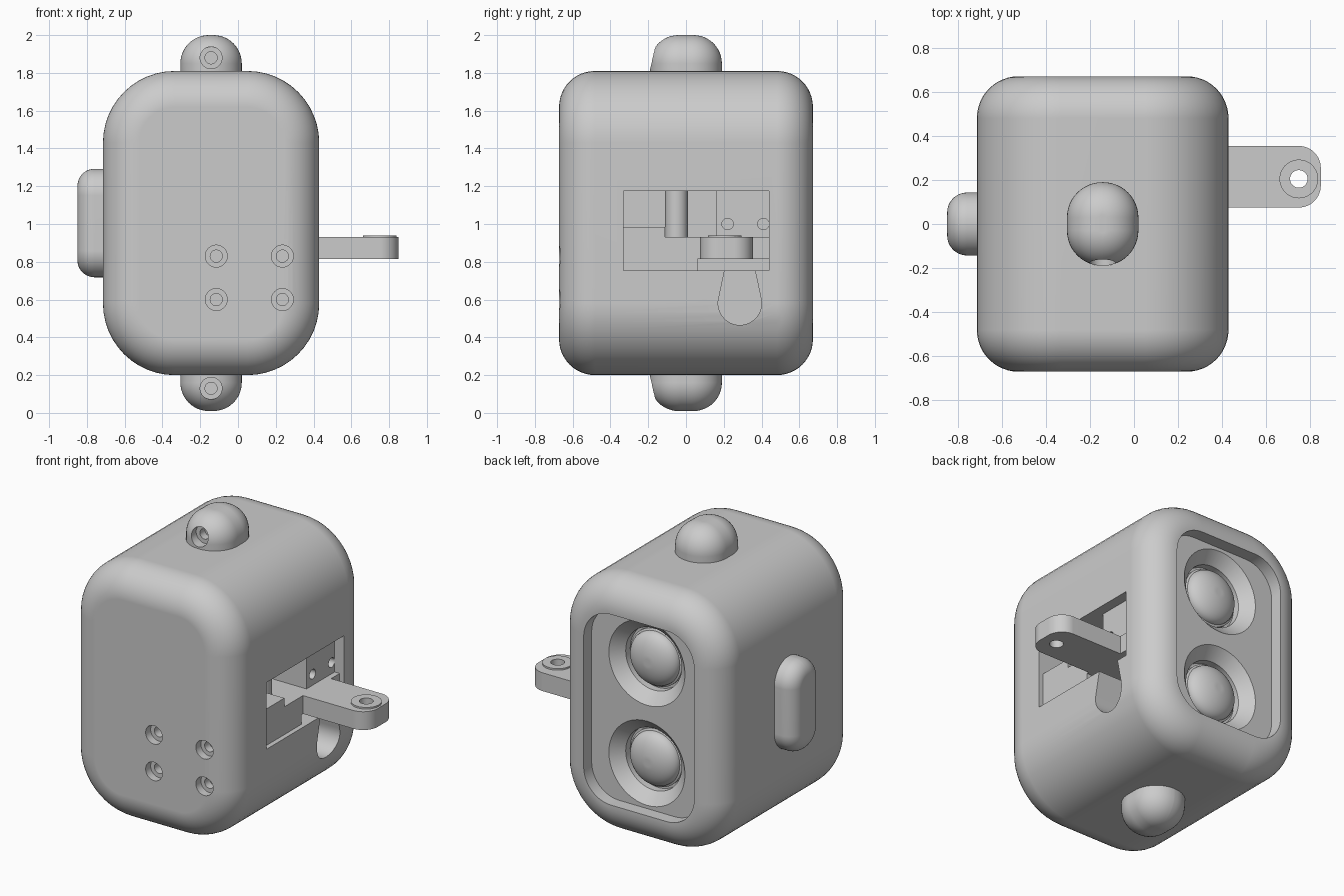
import bpy, bmesh
from math import sin, cos, pi, radians

if "Cube" in bpy.data.objects:
    bpy.data.objects.remove(bpy.data.objects["Cube"])

grey = bpy.data.materials.new("plain grey")
grey.use_nodes = True
GREY = (0.6, 0.6, 0.6, 1)
grey.diffuse_color = GREY
grey.node_tree.nodes["Principled BSDF"].inputs["Base Color"].default_value = GREY

SEG = 12
CX, CZ = -0.1425, 1.005      # middle of the case
ORDER = {"x": (2, 0, 1), "y": (0, 2, 1), "z": (0, 1, 2)}


def rounded(cu, cv, hu, hv, r, inset=0):
    """Outline of a rounded rectangle."""
    hu, hv, r = hu - inset, hv - inset, max(r - inset, 0)
    pts = []
    for q, (su, sv) in enumerate([(1, 1), (-1, 1), (-1, -1), (1, -1)]):
        for i in range(SEG + 1 if r else 1):
            a = (q + i / SEG) * pi / 2
            pts.append((cu + su * (hu - r) + r * cos(a), cv + sv * (hv - r) + r * sin(a)))
    return pts


def solid(name, axis, rings):
    """Bridge outlines stacked along an axis and cap both ends."""
    bm = bmesh.new()
    loops = []
    for pts, w in rings:
        loop = []
        for u, v in pts:
            uvw = (u, v, w)
            loop.append(bm.verts.new([uvw[k] for k in ORDER[axis]]))
        loops.append(loop)
    n = len(loops[0])
    for a, b in zip(loops, loops[1:]):
        for i in range(n):
            j = (i + 1) % n
            bm.faces.new((a[i], a[j], b[j], b[i]))
    bm.faces.new(loops[0])
    bm.faces.new(loops[-1])
    bmesh.ops.remove_doubles(bm, verts=bm.verts, dist=1e-5)
    bmesh.ops.recalc_face_normals(bm, faces=bm.faces)
    mesh = bpy.data.meshes.new(name)
    bm.to_mesh(mesh)
    bm.free()
    mesh.materials.append(grey)
    obj = bpy.data.objects.new(name, mesh)
    bpy.context.collection.objects.link(obj)
    return obj


def prism(name, axis, c, h, r, w0, w1, f0=0, f1=0):
    """Rounded prism with optional edge fillets at its two ends."""
    rings = []
    for w, f, s in ((w0, f0, 1), (w1, f1, -1)):
        arc = [(f * (1 - sin(a)), w + s * f * (1 - cos(a)))
               for a in [i / SEG * pi / 2 for i in range(SEG + 1 if f else 1)]]
        if not f:
            arc = [(0, w)]
        rings += arc[::s]
    return solid(name, axis, [(rounded(*c, *h, r, d), w) for d, w in rings])


def rod(name, axis, c, r, w0, w1):
    return prism(name, axis, c, (r, r), r, w0, w1)


def box(name, x, y, z):
    c = ((y[0] + y[1]) / 2, (z[0] + z[1]) / 2)
    return prism(name, "x", c, (y[1] - c[0], z[1] - c[1]), 0, *x)


def cut(obj, cutters):
    """Subtract the cutters from a part and remove them."""
    for c in cutters:
        m = obj.modifiers.new("cut", "BOOLEAN")
        m.operation, m.solver, m.object = "DIFFERENCE", "EXACT", c
    graph = bpy.context.evaluated_depsgraph_get()
    mesh = bpy.data.meshes.new_from_object(obj.evaluated_get(graph))
    obj.modifiers.clear()
    obj.data = mesh
    for c in cutters:
        bpy.data.objects.remove(c)


def screw_hole(x, z, y):
    """Counterbore with a narrower pilot hole, sunk from the front."""
    return [rod("bore", "y", (x, z), 0.058, y - 0.1, y + 0.05),
            rod("pilot", "y", (x, z), 0.032, y - 0.1, y + 0.1)]


# Case with screw holes, lens recess, side opening and teardrop slot
case = prism("case", "y", (CX, CZ), (0.5725, 0.805), 0.38, -0.672, 0.672, 0.19, 0.19)
cutters = [prism("recess", "y", (CX, CZ), (0.385, 0.6), 0.19, 0.592, 0.8),
           box("opening", (0, 0.6), (-0.33, 0.44), (0.755, 1.175))]
for x in (-0.115, 0.235):
    for z in (0.6, 0.83):
        cutters += screw_hole(x, z, -0.672)
lens_heights = (CZ - 0.315, CZ + 0.315)
for z in lens_heights:
    funnel = [(0, 0.7), (0, 0.592), (0.07, 0.525), (0.07, 0.48)]
    cutters.append(solid("funnel", "y", [(rounded(CX, z, 0.265, 0.265, 0.265, d), y)
                                         for d, y in funnel]))
tear = [(0.285 + 0.115 * cos(radians(a)), 0.58 + 0.115 * sin(radians(a)))
        for a in range(-195, 16, 10)] + [(0.36, 0.78), (0.21, 0.78)]
cutters.append(solid("teardrop", "x", [(tear, 0.15), (tear, 0.6)]))
cut(case, cutters)

# Domed lenses
for side, z in zip(("lower", "upper"), lens_heights):
    steps = [i / SEG for i in range(SEG)]
    rings = [(0, 0.46), (0, 0.50)] + [(0.012 + 0.168 * (1 - cos(t * pi / 2)),
                                       0.505 + 0.085 * sin(t * pi / 2)) for t in steps]
    solid(side + "_lens", "y", [(rounded(CX, z, 0.18, 0.18, 0.18, d), y) for d, y in rings])

# Mounting lugs above and below
for side, s in (("top", 1), ("bottom", -1)):
    lug = prism(side + "_lug", "z", (CX, 0), (0.1625, 0.19), 0.16,
                CZ + s * 0.75, CZ + s * 0.995, 0, 0)
    bpy.data.objects.remove(lug)
    rings = [(0, 0.75)] + [(0.15 * (1 - cos(a)), 0.845 + 0.15 * sin(a))
                           for a in [i / SEG * pi / 2 for i in range(SEG + 1)]]
    lug = solid(side + "_lug", "z", [(rounded(CX, 0, 0.1625, 0.19, 0.16, d), CZ + s * h)
                                     for d, h in rings])
    cut(lug, screw_hole(CX, CZ + s * 0.875, -0.18))

# Side button
prism("side_button", "x", (0, CZ), (0.143, 0.287), 0.14, -0.85, -0.6, 0.09, 0)

# Mechanism inside the opening
box("lower_panel", (0, 0.4), (-0.33, -0.11), (0.755, 0.985))
box("inner_ledge", (0, 0.4), (-0.11, 0.06), (0.755, 0.93))
plate = box("screw_plate", (0, 0.365), (0.16, 0.44), (0.93, 1.175))
cut(plate, [rod("hole", "x", (y, 1.0), 0.03, 0.3, 0.5) for y in (0.22, 0.41)])
rod("pivot_post", "z", (0.2, -0.05), 0.06, 0.9, 1.175)

# Lever arm with its root and eyelet
box("arm_root", (0.1, 0.4), (0.06, 0.44), (0.815, 0.93))
arm = prism("lever_arm", "z", (0.55, 0.215), (0.3, 0.14), 0.1, 0.815, 0.93)
eyelet = rod("arm_eyelet", "z", (0.75, 0.205), 0.088, 0.9, 0.94)
for part in (arm, eyelet):
    cut(part, [rod("hole", "z", (0.75, 0.205), 0.04, 0.7, 1.1)])

# Smooth shading with crisp edges
bpy.ops.object.select_all(action="DESELECT")
for obj in bpy.context.collection.objects:
    if obj.type == "MESH" and grey.name in obj.data.materials:
        obj.select_set(True)
        bpy.context.view_layer.objects.active = obj
bpy.ops.object.shade_smooth_by_angle(angle=radians(30))
for obj in bpy.context.selected_objects:
    obj.modifiers.new("even shading", "WEIGHTED_NORMAL").keep_sharp = True
